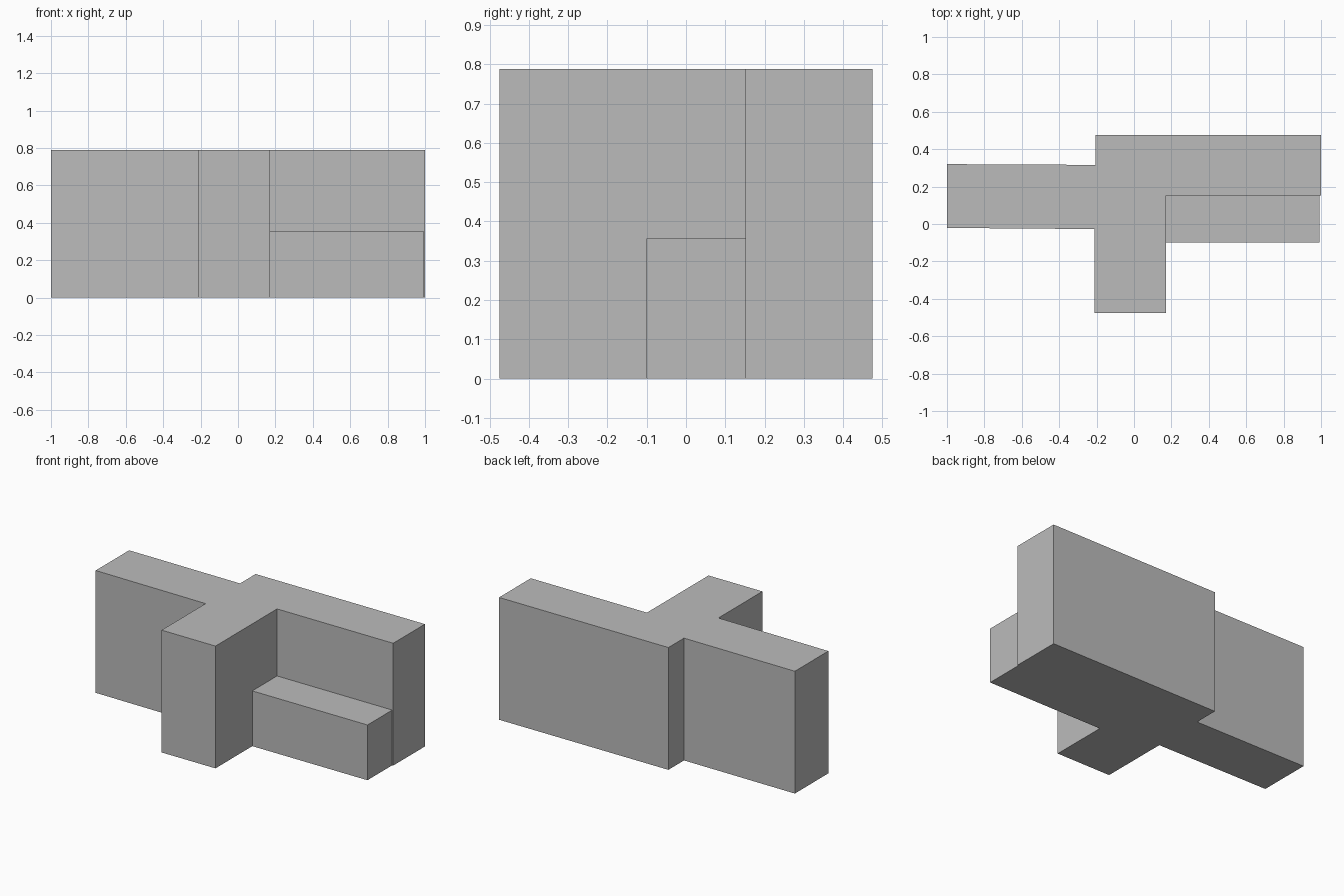
import bpy
import bmesh

cube = bpy.data.objects.get("Cube")
if cube:
    bpy.data.objects.remove(cube, do_unlink=True)

# Single plain grey for the whole building
grey = bpy.data.materials.new("plain_grey")
grey.use_nodes = True
colour = (0.5, 0.5, 0.5, 1)
grey.diffuse_color = colour
grey.node_tree.nodes["Principled BSDF"].inputs["Base Color"].default_value = colour


def extruded_block(name, outline, height):
    """Raise a counter-clockwise floor plan into a closed block."""
    bm = bmesh.new()
    base = bm.faces.new([bm.verts.new((x, y, 0)) for x, y in outline])
    top = bmesh.ops.extrude_face_region(bm, geom=[base])["geom"]
    verts = [v for v in top if isinstance(v, bmesh.types.BMVert)]
    bmesh.ops.translate(bm, verts=verts, vec=(0, 0, height))
    bmesh.ops.recalc_face_normals(bm, faces=bm.faces)
    mesh = bpy.data.meshes.new(name)
    bm.to_mesh(mesh)
    bm.free()
    mesh.materials.append(grey)
    obj = bpy.data.objects.new(name, mesh)
    bpy.context.collection.objects.link(obj)
    return obj


STEM_L, STEM_R = -0.212, 0.172
WING_FRONT = 0.152

# Tall body: front stem, wide left wing and offset right wing in one plan
extruded_block("main_building", [
    (STEM_L, -0.475), (STEM_R, -0.475),
    (STEM_R, WING_FRONT), (1, WING_FRONT),
    (1, 0.475), (-0.207, 0.475),
    (-0.207, 0.316), (-1, 0.32),
    (-1, -0.021), (STEM_L, -0.027),
], 0.788)

# Low annex in the corner between the stem and the wing
extruded_block("low_annex", [
    (STEM_R, -0.1), (0.993, -0.1),
    (0.993, WING_FRONT), (STEM_R, WING_FRONT),
], 0.356)
